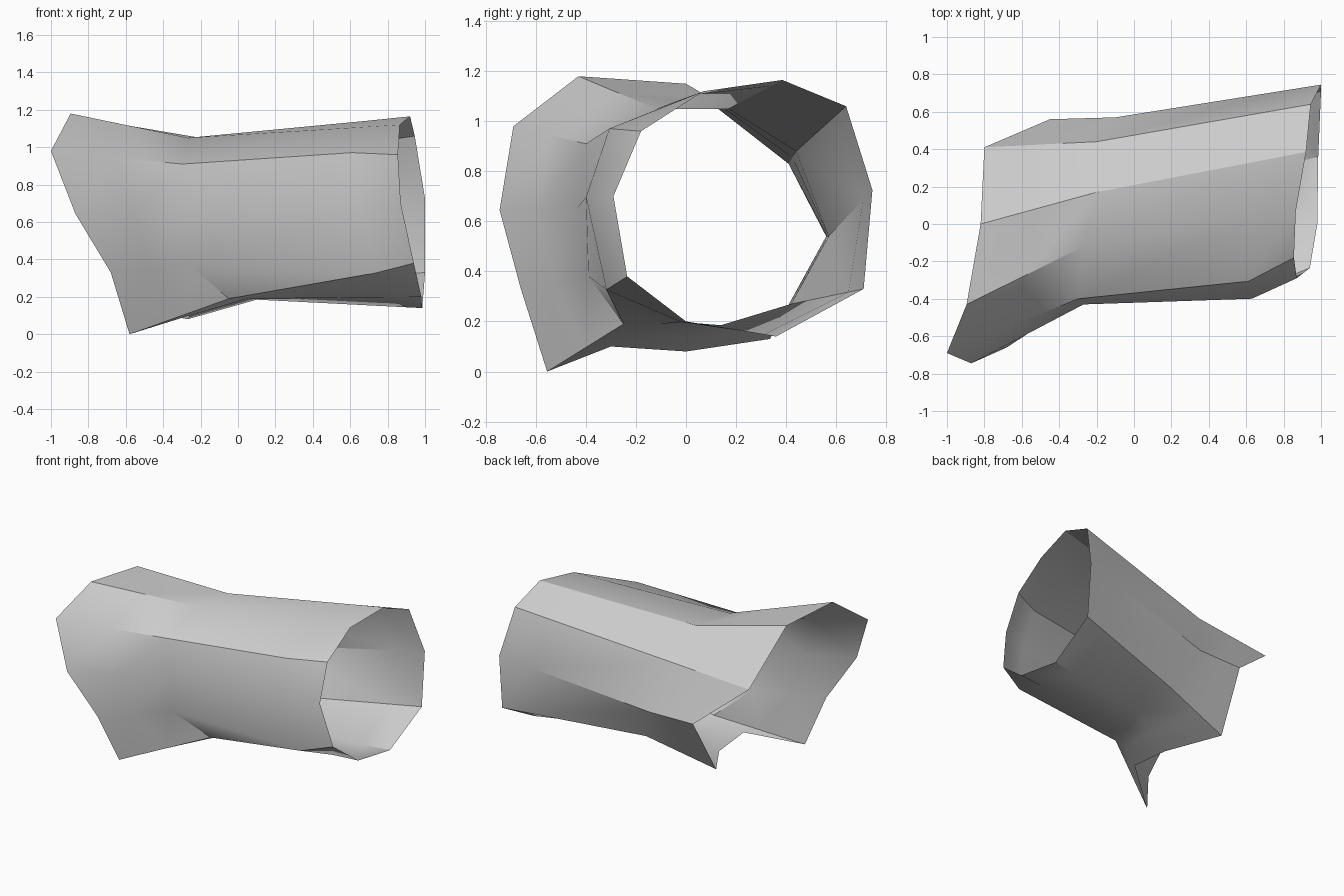
import bpy
import bmesh
import math
from mathutils import Vector

default_cube = bpy.data.objects.get("Cube")
if default_cube:
    bpy.data.objects.remove(default_cube, do_unlink=True)


def make_material(name, colour):
    """One flat colour for both the viewport and the render."""
    material = bpy.data.materials.new(name)
    material.use_nodes = True
    material.diffuse_color = colour
    shader = next(n for n in material.node_tree.nodes if n.type == 'BSDF_PRINCIPLED')
    shader.inputs["Base Color"].default_value = colour
    shader.inputs["Roughness"].default_value = 0.8
    return material


# Lengthwise seams of the sleeve: flared rim, waist, open cuff
seams = {
    "top": [(-.82, 0, 1.15), (-.2, .17, 1.05), (.92, .385, 1.165)],
    "top_back": [(-.8, .41, .83), (-.2, .44, .88), (.945, .64, 1.06)],
    "back": [(-.45, .56, .54), (-.1, .57, .54), (1, .745, .725)],
    "low_back": [(-.48, .335, .13), (.03, .42, .27), (1, .71, .33)],
    "bottom": [(-.27, 0, .08), (.1, .14, .185), (.985, .36, .14)],
    "low_front": [(-.26, -.3, .1), (.05, -.1, .19), (.98, 0, .2)],
    "flap_tip": [(-.58, -.555, 0), (-.05, -.25, .19), (.94, -.235, .38)],
    "flap_side": [(-.68, -.66, .33), (-.27, -.39, .38), (.94, -.235, .38)],
    "front": [(-.87, -.745, .645), (-.27, -.43, .66), (.87, -.29, .7)],
    "high_front": [(-1, -.69, .98), (-.3, -.4, .91), (.855, -.18, .96)],
    "top_front": [(-.895, -.43, 1.18), (-.27, -.12, 1.05), (.865, .07, 1.12)],
}


def full_seam(points):
    """Add a flare station and a slightly swollen station before the cuff."""
    rim, waist, cuff = (Vector(p) for p in points)
    swell = waist.lerp(cuff, .79)
    if cuff.y < 0:
        swell += Vector((0, -.08, .06 * (cuff.z - .6)))
    return [rim, rim.lerp(waist, .5), waist, swell, cuff]


# Skin the seams into an open tube
bm = bmesh.new()
lines = [[bm.verts.new(p) for p in full_seam(s)] for s in seams.values()]
for i, line in enumerate(lines):
    following = lines[(i + 1) % len(lines)]
    for k in range(len(line) - 1):
        bm.faces.new((line[k], line[k + 1], following[k + 1], following[k]))

# The two flap seams run together at the cuff
flap_a, flap_b = lines[6], lines[7]
flap_b[3].co = flap_a[3].co
bmesh.ops.remove_doubles(bm, verts=bm.verts[:], dist=.001)
bmesh.ops.recalc_face_normals(bm, faces=bm.faces[:])

# Keep the outside facing out
outward = sum(f.normal.dot(f.calc_center_median() - Vector((0, .05, .65))) for f in bm.faces)
if outward < 0:
    bmesh.ops.reverse_faces(bm, faces=bm.faces[:])

mesh = bpy.data.meshes.new("sleeve")
bm.to_mesh(mesh)
bm.free()
mesh.materials.append(make_material("light grey", (.6, .6, .6, 1)))
sleeve = bpy.data.objects.new("sleeve", mesh)
bpy.context.collection.objects.link(sleeve)

# Soft shading with crisp seams
bpy.ops.object.select_all(action='DESELECT')
sleeve.select_set(True)
bpy.context.view_layer.objects.active = sleeve
bpy.ops.object.shade_smooth_by_angle(angle=math.radians(30))
